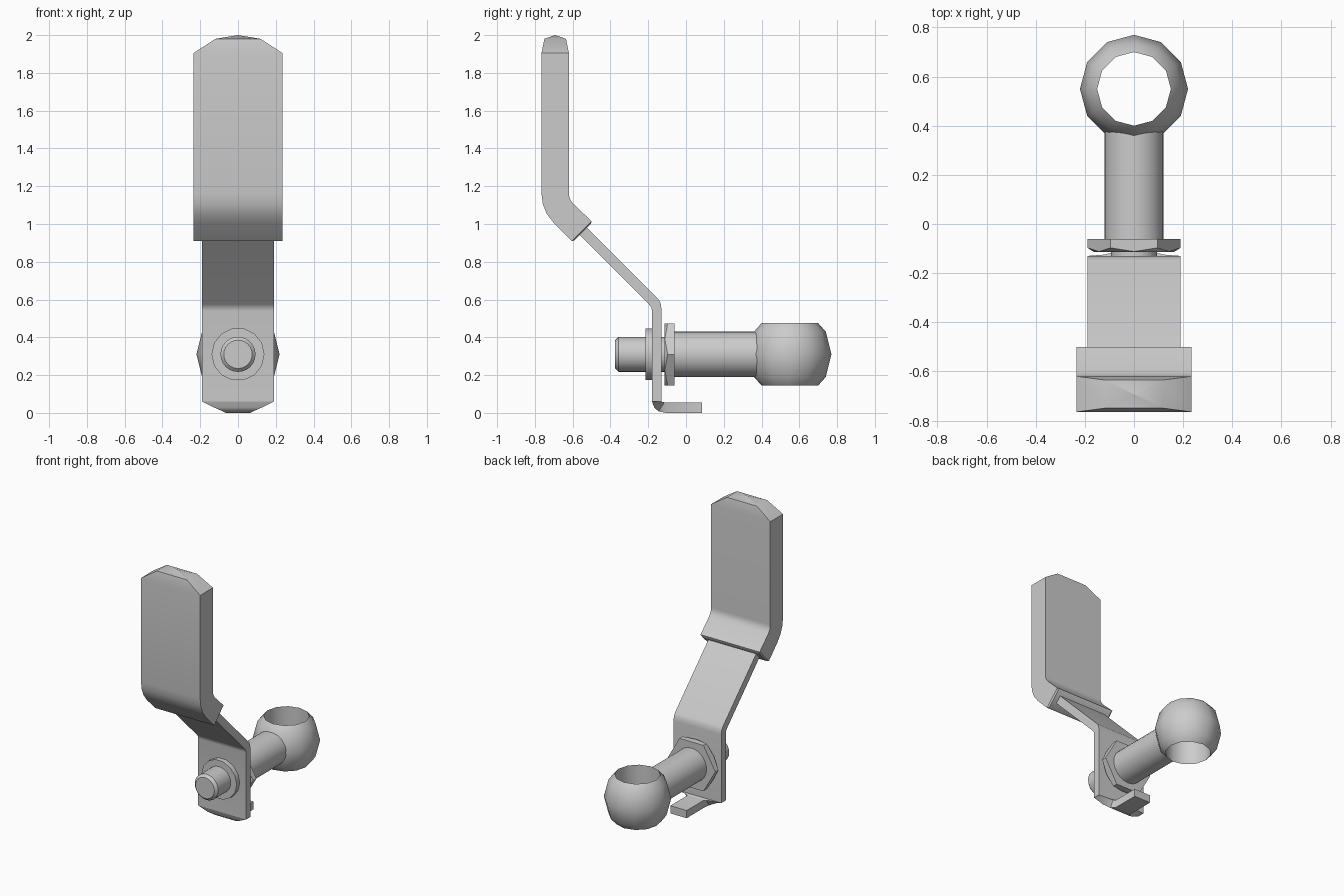
import bpy, bmesh, math

cube = bpy.data.objects.get("Cube")
if cube:
    bpy.data.objects.remove(cube, do_unlink=True)

steel = bpy.data.materials.new("grey steel")
steel.use_nodes = True
steel.diffuse_color = (0.6, 0.6, 0.6, 1)
steel.node_tree.nodes["Principled BSDF"].inputs["Base Color"].default_value = (0.6, 0.6, 0.6, 1)

AXIS_Z = 0.31     # height of the bolt axis
BALL_Y = 0.55     # centre of the ball eye


def finish(name, bm, angle):
    """Turn a bmesh into a shaded, coloured object."""
    bmesh.ops.recalc_face_normals(bm, faces=bm.faces)
    mesh = bpy.data.meshes.new(name)
    bm.to_mesh(mesh)
    bm.free()
    mesh.materials.append(steel)
    obj = bpy.data.objects.new(name, mesh)
    bpy.context.collection.objects.link(obj)
    bpy.ops.object.select_all(action='DESELECT')
    obj.select_set(True)
    bpy.context.view_layer.objects.active = obj
    bpy.ops.object.shade_smooth_by_angle(angle=math.radians(angle))
    return obj


def skin(name, rings, angle, closed=False):
    """Bridge rings of points, capping the ends or joining last to first."""
    bm = bmesh.new()
    loops = [[bm.verts.new(p) for p in ring] for ring in rings]
    n = len(loops[0])
    pairs = list(zip(loops, loops[1:]))
    if closed:
        pairs.append((loops[-1], loops[0]))
    else:
        bm.faces.new(loops[0])
        bm.faces.new(loops[-1])
    for a, b in pairs:
        for i in range(n):
            j = (i + 1) % n
            bm.faces.new((a[i], a[j], b[j], b[i]))
    return finish(name, bm, angle)


def strip(name, sections, angle=35):
    """Bent bar: each section is front y, z, back y, z and half width."""
    rings = [[(-w, y1, z1), (w, y1, z1), (w, y2, z2), (-w, y2, z2)]
             for y1, z1, y2, z2, w in sections]
    return skin(name, rings, angle)


def turned(name, profile, sides, angle=35):
    """Round part on the bolt axis from (y, radius) pairs."""
    steps = [math.tau * i / sides for i in range(sides)]
    rings = [[(r * math.cos(a), y, AXIS_Z + r * math.sin(a)) for a in steps]
             for y, r in profile]
    return skin(name, rings, angle)


# Bent plate with upright lower half and sloping upper half
strip("bent_plate", [
    (-0.18, 0.06, -0.13, 0.06, 0.19),
    (-0.18, 0.54, -0.13, 0.55, 0.19),
    (-0.184, 0.56, -0.134, 0.58, 0.19),
    (-0.197, 0.575, -0.146, 0.602, 0.19),
    (-0.62, 0.998, -0.57, 1.026, 0.19),
])

# Curled, tapering foot tab under the plate
strip("foot_tab", [
    (-0.18, 0.06, -0.13, 0.06, 0.19),
    (-0.168, 0.028, -0.125, 0.058, 0.125),
    (-0.145, 0.008, -0.115, 0.056, 0.08),
    (-0.105, 0.0, -0.105, 0.055, 0.065),
    (0.085, 0.0, 0.085, 0.055, 0.065),
])

# Thick grip with bevelled lower end and vaulted top
strip("handle_grip", [
    (-0.592, 0.913, -0.503, 1.002, 0.225),
    (-0.605, 0.91, -0.50, 1.015, 0.235),
    (-0.70, 1.005, -0.60, 1.11, 0.235),
    (-0.738, 1.055, -0.613, 1.13, 0.235),
    (-0.758, 1.105, -0.619, 1.147, 0.235),
    (-0.765, 1.16, -0.62, 1.165, 0.235),
    (-0.765, 1.905, -0.62, 1.905, 0.235),
    (-0.75, 1.98, -0.635, 1.98, 0.12),
    (-0.694, 2.0, -0.692, 2.0, 0.001),
])

# Threaded stud, washer and shank along the bolt axis
turned("stud", [(-0.375, 0.075), (-0.357, 0.093), (-0.06, 0.093)], 24)
turned("washer", [(-0.215, 0.14), (-0.175, 0.14)], 14)
turned("shank", [(-0.08, 0.12), (0.385, 0.12)], 32)

# Hex nut, chamfered towards the plate
corner, flat = 0.19, 0.19 * math.cos(math.pi / 6)
nut_rings = []
for radii, depths in (((flat, flat), (-0.113, -0.113)),
                      ((corner, flat), (-0.097, -0.112)),
                      ((corner, flat), (-0.062, -0.062))):
    nut_rings.append([(radii[i % 2] * math.cos(i * math.pi / 6), depths[i % 2],
                       AXIS_Z + radii[i % 2] * math.sin(i * math.pi / 6))
                      for i in range(12)])
skin("hex_nut", nut_rings, 20)

# Ball eye with a straight vertical hole
ball_profile = [(0.15, -0.165), (0.19, -0.12), (0.22, 0), (0.19, 0.12), (0.15, 0.165)]
ball_rings = [[(r * math.sin(i * math.pi / 6), BALL_Y + r * math.cos(i * math.pi / 6),
                AXIS_Z + h) for i in range(12)] for r, h in ball_profile]
skin("ball_eye", ball_rings, 40, closed=True)
